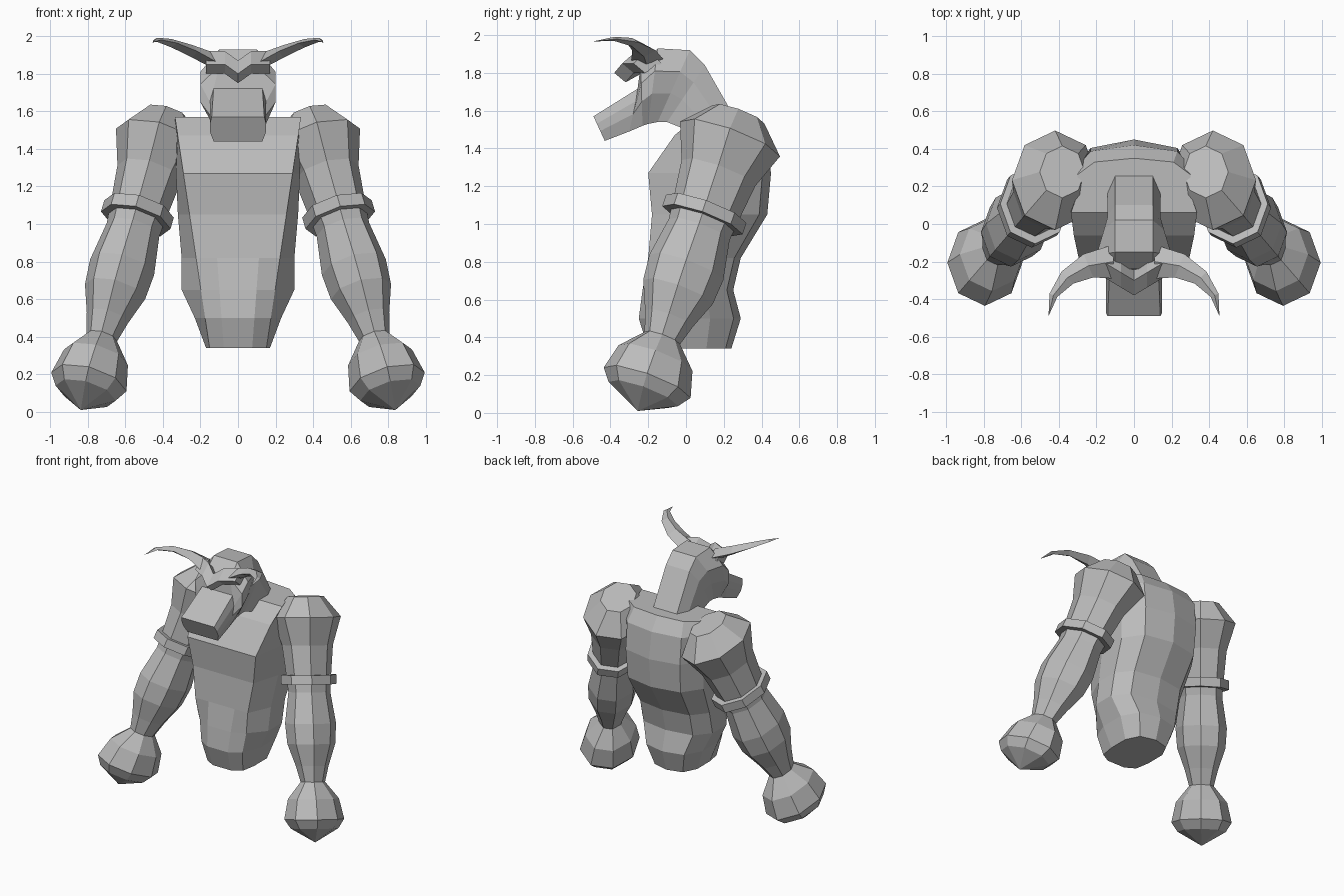
import bpy, bmesh
from math import sin, cos, pi, radians

cube = bpy.data.objects.get("Cube")
if cube:
    bpy.data.objects.remove(cube)

GREY = (.5, .5, .5, 1)
material = bpy.data.materials.new("stone grey")
material.use_nodes = True
material.diffuse_color = GREY
material.node_tree.nodes["Principled BSDF"].inputs["Base Color"].default_value = GREY


def loft(name, rings, mirror=False, closed=False):
    """Skin rings of equal point count; cap the ends unless the loft is closed."""
    bm = bmesh.new()
    rows = [[bm.verts.new(point) for point in ring] for ring in rings]
    pairs = list(zip(rows, rows[1:]))
    if closed:
        pairs.append((rows[-1], rows[0]))
    else:
        bm.faces.new(rows[0])
        bm.faces.new(rows[-1])
    for lower, upper in pairs:
        for i in range(len(lower)):
            bm.faces.new((lower[i - 1], lower[i], upper[i], upper[i - 1]))
    bmesh.ops.remove_doubles(bm, verts=bm.verts, dist=.0005)
    bmesh.ops.recalc_face_normals(bm, faces=bm.faces)
    mesh = bpy.data.meshes.new(name)
    bm.to_mesh(mesh)
    bm.free()
    mesh.materials.append(material)
    obj = bpy.data.objects.new(name, mesh)
    bpy.context.collection.objects.link(obj)
    if mirror:
        obj.modifiers.new("mirror", 'MIRROR').use_mirror_merge = False


def mix(start, end, factor):
    return start + (end - start) * factor


def both_sides(half):
    """Complete a ring from its +x half."""
    return half + [(-x, y, z) for x, y, z in reversed(half) if x > 0]


def torso_ring(z, width, front, back):
    """Flat chest widening with height, rounded belly, rounded back."""
    chest = .1 + .15 * z
    bulge = .1 if z < .8 else 0
    outline = ((chest / 2, 0), (chest, bulge), (width, .35), (width, .7),
               (width * .7, .93), (0, 1))
    return both_sides([(x, mix(front, back, depth), z) for x, depth in outline])


def head_ring(top, bottom, cheek, crown=.1):
    """Eight-sided slice between a top and a bottom (y, z) point."""
    outline = ((crown, 0), (cheek, .3), (cheek, .6), (.13, 1))
    return both_sides([(x, mix(top[0], bottom[0], drop), mix(top[1], bottom[1], drop))
                       for x, drop in outline])


def brow_ring(x):
    """Slice of a folded bar that dips and juts forward in the middle."""
    y = .6 * abs(x) - .38
    z = 1.85 if x else 1.8
    return [(x, y + .08, z + .07), (x, y, z), (x, y + .06, z - .05), (x, y + .15, z)]


def horn_ring(step):
    """Diamond slice on a quarter turn, tapering to the tip."""
    angle = radians(90 * step)
    x = .11 + .345 * sin(angle)
    y = .29 * cos(angle) - .49
    z = 1.86 + .12 * sin(1.3 * angle)
    size = .09 * (1 - step)
    across, along = size * sin(angle), size * cos(angle)
    return [(x + across, y + along, z), (x, y, z + size / 2),
            (x - across, y - along, z), (x, y, z - size / 2)]


def limb_ring(z, radius, slide=0):
    """Octagon square to the sloping arm axis, optionally slid along it."""
    ring = []
    for corner in range(8):
        angle = corner * pi / 4
        across = radius * cos(angle)
        along = 1.15 * radius * sin(angle)
        height = z + slide
        ring.append((.84 - .29 * height + across, .34 * height - .26 + along,
                     height + .25 * across - .35 * along))
    return ring


# Torso from hips to shoulders
loft("torso", [
    torso_ring(.34, .17, -.2, .24),
    torso_ring(.5, .23, -.25, .29),
    torso_ring(.65, .3, -.23, .25),
    torso_ring(.82, .3, -.2, .29),
    torso_ring(1.05, .32, -.18, .43),
    torso_ring(1.27, .33, -.2, .45),
    torso_ring(1.47, .33, -.06, .42),
    torso_ring(1.57, .3, .06, .35),
])

# Neck rising forward into the skull, then the snout
loft("head_and_neck", [
    head_ring(top=(.26, 1.56), bottom=(0, 1.5), cheek=.14),
    head_ring(top=(.1, 1.84), bottom=(-.1, 1.54), cheek=.14),
    head_ring(top=(.02, 1.92), bottom=(-.15, 1.54), cheek=.16),
    head_ring(top=(-.15, 1.93), bottom=(-.2, 1.53), cheek=.2),
    head_ring(top=(-.24, 1.84), bottom=(-.23, 1.52), cheek=.2),
    head_ring(top=(-.25, 1.72), bottom=(-.3, 1.49), cheek=.15, crown=.13),
    head_ring(top=(-.49, 1.57), bottom=(-.43, 1.44), cheek=.15, crown=.14),
])

# Brow and horns
loft("brow", [brow_ring(x) for x in (-.17, -.07, 0, .07, .17)])
loft("horns", [horn_ring(step / 4) for step in range(5)], mirror=True)

# Arms from shoulder cap to wrist
loft("arms", [
    limb_ring(1.58, radius=.12),
    limb_ring(1.45, radius=.23),
    limb_ring(1.27, radius=.17),
    limb_ring(1.08, radius=.15),
    limb_ring(.97, radius=.14),
    limb_ring(.77, radius=.17),
    limb_ring(.64, radius=.16),
    limb_ring(.5, radius=.11),
    limb_ring(.39, radius=.08),
], mirror=True)

# Raised bands round the upper arms
INNER, OUTER, HALF_HEIGHT = .13, .185, .03
loft("arm_bands", [
    limb_ring(1.05, INNER, slide=-HALF_HEIGHT),
    limb_ring(1.05, OUTER, slide=-HALF_HEIGHT),
    limb_ring(1.05, OUTER, slide=HALF_HEIGHT),
    limb_ring(1.05, INNER, slide=HALF_HEIGHT),
], mirror=True, closed=True)

# Club-like fists ending in a point
loft("fists", [
    limb_ring(.41, radius=.07),
    limb_ring(.29, radius=.17),
    limb_ring(.16, radius=.2),
    limb_ring(.1, radius=.16),
    limb_ring(.01, radius=0),
], mirror=True)
